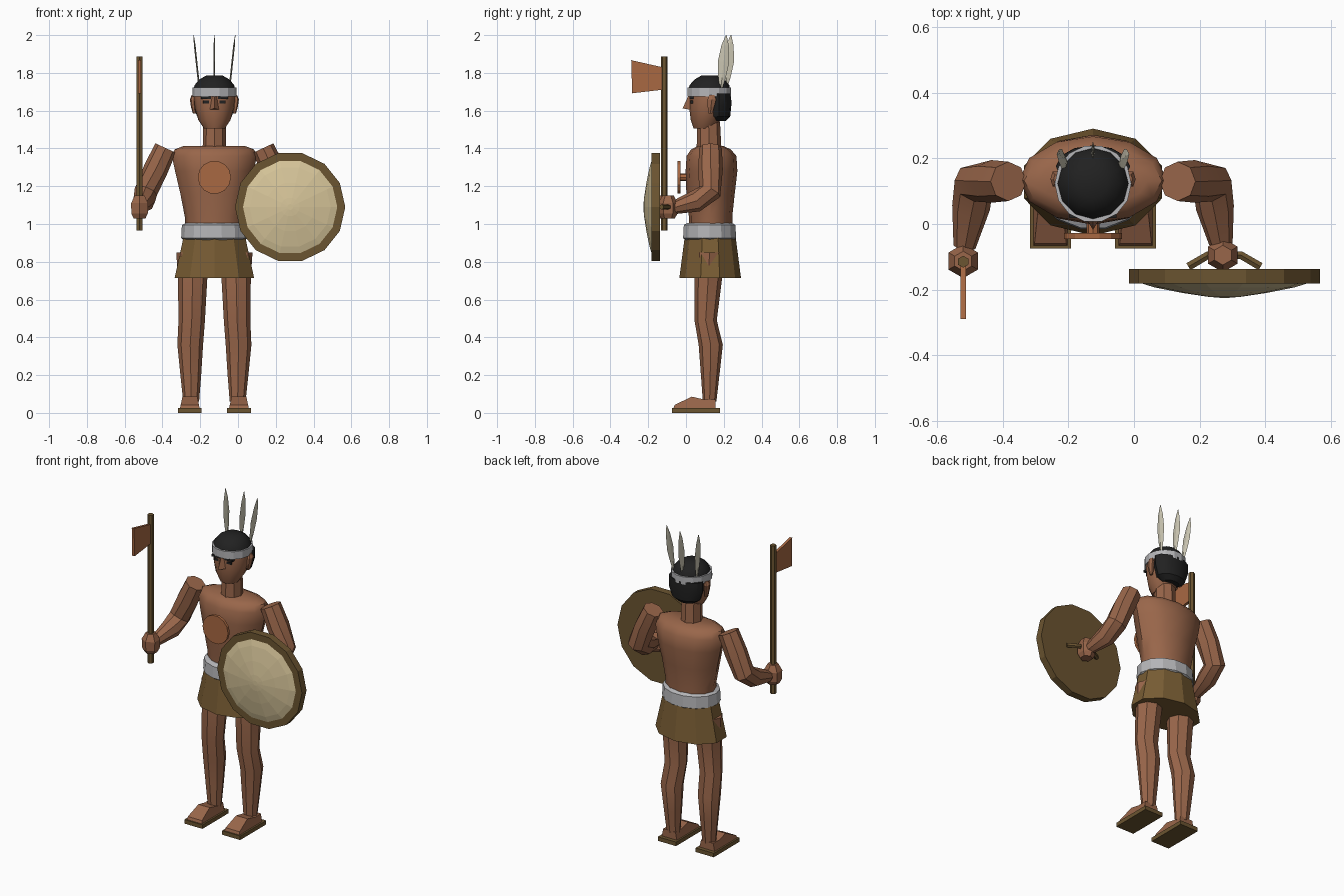
import bpy, bmesh, math
from mathutils import Vector

if "Cube" in bpy.data.objects:
    bpy.data.objects.remove(bpy.data.objects["Cube"])

CX = -0.125  # body centre line


def colour(name, r, g, b):
    m = bpy.data.materials.new(name)
    lin = [c / 12.92 if c < 0.04 else ((c + 0.055) / 1.055) ** 2.4 for c in (r, g, b)]
    m.diffuse_color = (*lin, 1)
    m.use_nodes = True
    m.node_tree.nodes["Principled BSDF"].inputs["Base Color"].default_value = m.diffuse_color
    return m


SKIN = colour("skin", 0.60, 0.40, 0.29)
COPPER = colour("copper", 0.66, 0.41, 0.26)
CLOTH = colour("skirt_brown", 0.47, 0.36, 0.20)
WOOD = colour("wood", 0.42, 0.33, 0.19)
GREY = colour("grey_band", 0.71, 0.71, 0.72)
HAIR = colour("hair_black", 0.13, 0.13, 0.13)
HIDE = colour("shield_hide", 0.84, 0.77, 0.60)
PLUME = colour("feather", 0.82, 0.80, 0.72)


def loft(name, rings, mat, smooth=0):
    """Skin a list of point rings and cap both ends."""
    bm = bmesh.new()
    rows = [[bm.verts.new(p) for p in ring] for ring in rings]
    n = len(rows[0])
    for a, b in zip(rows, rows[1:]):
        for i in range(n):
            j = (i + 1) % n
            bm.faces.new((a[i], a[j], b[j], b[i]))
    bm.faces.new(rows[0])
    bm.faces.new(rows[-1])
    bmesh.ops.recalc_face_normals(bm, faces=bm.faces)
    me = bpy.data.meshes.new(name)
    bm.to_mesh(me)
    bm.free()
    me.materials.append(mat)
    ob = bpy.data.objects.new(name, me)
    bpy.context.collection.objects.link(ob)
    if smooth:
        bpy.ops.object.select_all(action='DESELECT')
        bpy.context.view_layer.objects.active = ob
        ob.select_set(True)
        bpy.ops.object.shade_smooth_by_angle(angle=math.radians(smooth))
    return ob


def ring(c, u, v, n, phase=0.0):
    c, u, v = Vector(c), Vector(u), Vector(v)
    angles = [2 * math.pi * i / n + phase for i in range(n)]
    return [c + u * math.cos(a) + v * math.sin(a) for a in angles]


def upright(name, rows, mat, n, smooth=0, phase=0.0):
    """Rows are (x, y, z, x radius, y radius)."""
    return loft(name, [ring((x, y, z), (rx, 0, 0), (0, ry, 0), n, phase)
                       for x, y, z, rx, ry in rows], mat, smooth)


def facing(name, x, z, rows, mat, n):
    """Round part along y; rows are (y, radius)."""
    return loft(name, [ring((x, y, z), (r, 0, 0), (0, 0, r), n) for y, r in rows], mat)


def tube(name, pts, mat, n, ref=(1, 0, 0), smooth=0):
    """Points are (position, radius along ref, radius across)."""
    ps, ref, rings = [Vector(p[0]) for p in pts], Vector(ref), []
    for i, (p, a, b) in enumerate(pts):
        t = (ps[min(i + 1, len(ps) - 1)] - ps[max(i - 1, 0)]).normalized()
        u = (ref - t * t.dot(ref)).normalized()
        rings.append(ring(p, u * a, t.cross(u) * b, n))
    return loft(name, rings, mat, smooth)


def prism(name, profile, x, half, mat, top=1.0):
    """Extrude a (y, z) profile across x."""
    zs = [z for _, z in profile]
    lo, hi = min(zs), max(zs)
    return loft(name, [[(x + s * half * (1 + (top - 1) * (z - lo) / (hi - lo)), y, z)
                        for y, z in profile] for s in (-1, 1)], mat)


def box(name, c, size, mat):
    y0, y1 = c[1] - size[1] / 2, c[1] + size[1] / 2
    z0, z1 = c[2] - size[2] / 2, c[2] + size[2] / 2
    return prism(name, [(y0, z0), (y1, z0), (y1, z1), (y0, z1)], c[0], size[0] / 2, mat)


Q = math.pi / 2
# Torso, belt and skirt
upright("torso", [(CX, .13, .93, .15, .115), (CX, .13, 1.04, .157, .115),
                  (CX, .13, 1.16, .18, .128), (CX, .135, 1.28, .208, .137),
                  (CX, .135, 1.36, .225, .132), (CX, .132, 1.395, .21, .105),
                  (CX, .13, 1.412, .165, .07)], SKIN, 12, 40)
upright("belt", [(CX, .125, .912, .157, .125), (CX, .125, .925, .176, .144),
                 (CX, .125, .995, .172, .14), (CX, .125, 1.006, .15, .12)], GREY, 14)
upright("skirt", [(CX, .128, .715, .221, .163), (CX, .128, .93, .172, .135)],
        CLOTH, 10, 0, Q)

# Neck, head and nose
upright("neck", [(CX, .122, 1.39, .062, .066), (CX, .12, 1.54, .06, .06)], SKIN, 8)
upright("head", [(CX, .095, 1.505, .055, .055), (CX, .105, 1.55, .085, .08),
                 (CX, .115, 1.61, .102, .097), (CX, .12, 1.68, .11, .102),
                 (CX, .122, 1.73, .1, .098)], SKIN, 12, 40)
loft("nose", [[(CX - .012, .022, 1.675), (CX + .012, .022, 1.675), (CX, .012, 1.678)],
              [(CX - .024, .022, 1.605), (CX + .024, .022, 1.605), (CX, -.018, 1.612)]], SKIN)

# Hair and headband
upright("hair_back", [(CX, .17, 1.545, .055, .04), (CX, .174, 1.57, .092, .06),
                      (CX, .176, 1.63, .113, .064), (CX, .175, 1.69, .113, .064)], HAIR, 12, 35)
upright("hair_top", [(CX, .123, 1.70, .113, .113), (CX, .124, 1.735, .105, .105),
                     (CX, .125, 1.765, .08, .08), (CX, .125, 1.785, .045, .045)], HAIR, 12, 35)
upright("headband", [(CX, .123, 1.675, .117, .118), (CX, .123, 1.722, .117, .118)], GREY, 14)

# Plumes
for i, (dx, y0, lean) in enumerate([(-.08, .185, -.03), (0, .21, 0), (.08, .185, .03)]):
    tube(f"feather_{i + 1}",
         [((CX + dx + lean * t, y0 + .028 * t, 1.72 + .28 * t), .0045 if t < 1 else .001, w)
          for t, w in ((0, .008), (.2, .02), (.5, .03), (.8, .02), (1, .002))], PLUME, 4)

for s, side in ((-1, "right"), (1, "left")):
    # Face details
    box(side + "_brow", (CX + s * .045, .03, 1.668), (.052, .022, .013), HAIR)
    box(side + "_eye", (CX + s * .043, .032, 1.646), (.032, .014, .014), HAIR)
    upright(side + "_ear", [(CX + s * .106, .13, 1.585, .008, .012),
                            (CX + s * .112, .132, 1.62, .012, .02),
                            (CX + s * .116, .137, 1.66, .014, .026),
                            (CX + s * .112, .137, 1.682, .008, .015)], SKIN, 6)

    # Legs and feet
    upright(side + "_leg", [(CX + s * d, y, z, rx, ry) for d, y, z, rx, ry in (
        (.122, .125, .85, .08, .075), (.115, .118, .72, .078, .074),
        (.12, .104, .49, .07, .059), (.128, .131, .36, .068, .064),
        (.125, .128, .2, .055, .049), (.123, .125, .06, .042, .036))], SKIN, 8, 30)
    prism(side + "_foot", [(-.066, .025), (-.06, .042), (.03, .086), (.1, .07),
                           (.157, .072), (.157, .025)], CX + s * .13, .052, SKIN, .75)
    box(side + "_sandal", (CX + s * .13, .053, .0125), (.125, .255, .025), WOOD)

    # Arms and fists
    tube(side + "_arm", [((CX + s * d, y, z), r, r) for d, y, z, r in (
        (.258, .13, 1.402, .06), (.31, .13, 1.29, .065), (.363, .125, 1.17, .062),
        (.372, .05, 1.12, .058), (.392, -.07, 1.085, .034))], SKIN, 8, (1, 0, 0), 30)
    hy = -.113 if s < 0 else -.095
    upright(side + "_fist", [(CX + s * .396, hy, z, r, r) for z, r in (
        (1.03, .036), (1.055, .05), (1.11, .052), (1.15, .03))], SKIN, 6, 0, Q)

# Chest medallion
facing("medallion", CX, 1.247, [(-.045, .088), (-.028, .088)], COPPER, 14)
facing("medallion_peg", CX, 1.247, [(-.03, .02), (.02, .02)], COPPER, 8)

# Axe held in the right fist
upright("axe_pole", [(-.521, -.115, .965, .018, .018), (-.521, -.115, 1.887, .018, .018)],
        WOOD, 6, 0, Q)
prism("axe_blade", [(-.29, 1.867), (-.115, 1.828), (-.115, 1.712), (-.285, 1.692)],
      -.521, .008, COPPER)

# Round shield with a domed face, and its grip
facing("shield_rim", .276, 1.09, [(-.137, .292), (-.182, .292)], WOOD, 14)
facing("shield_face", .276, 1.09, [(-.18, .256), (-.193, .215), (-.21, .13),
                                   (-.222, .05), (-.225, .015)], HIDE, 14)
tube("shield_grip", [((.276 + dx, y, 1.09), .014, .014) for dx, y in (
    (-.11, -.13), (-.05, -.095), (.05, -.095), (.11, -.13))], WOOD, 6, (0, 0, 1))
